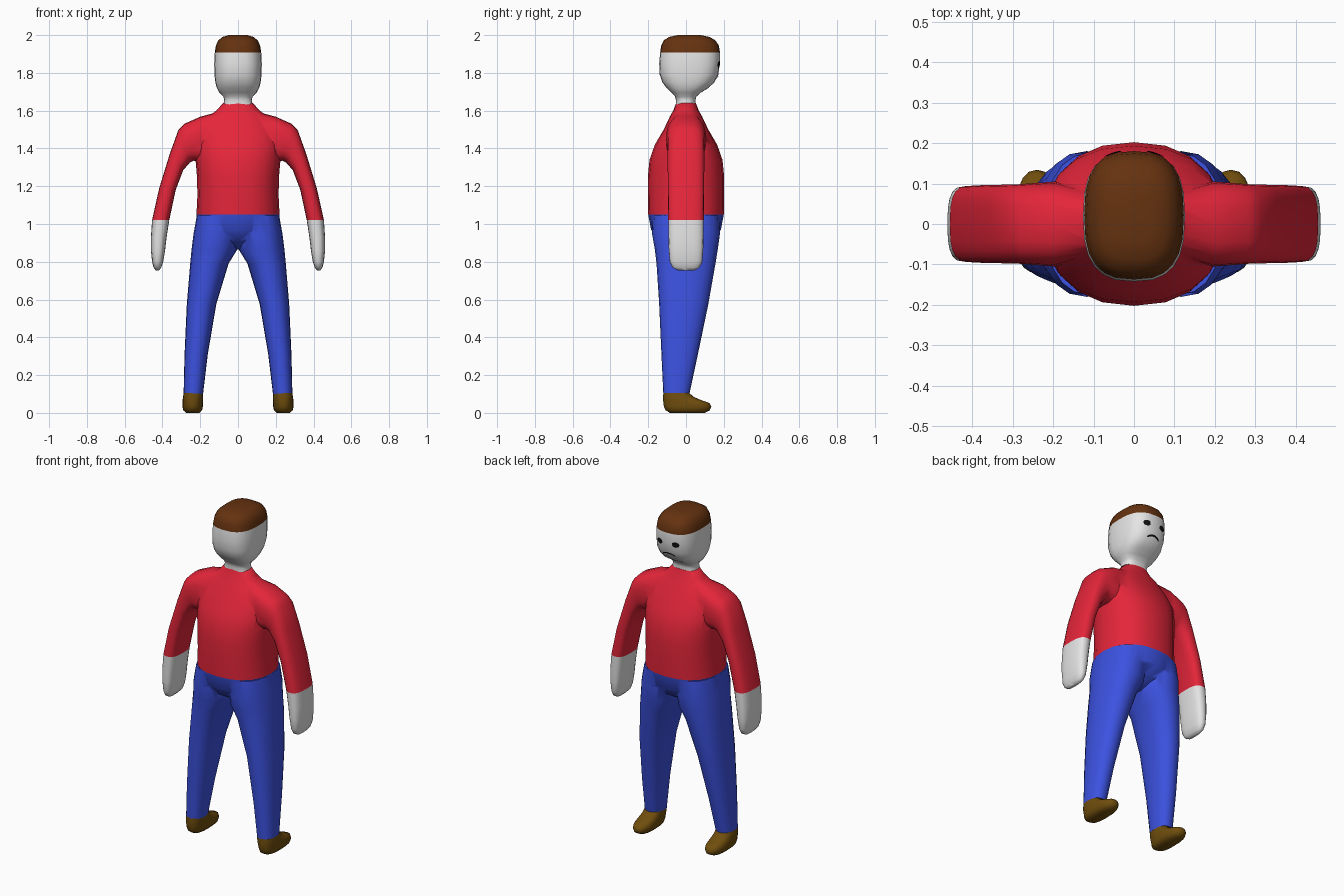
import bpy, bmesh, math
from mathutils import Vector
from mathutils.bvhtree import BVHTree

if "Cube" in bpy.data.objects:
    bpy.data.objects.remove(bpy.data.objects["Cube"])


def material(name, rgb):
    m = bpy.data.materials.new(name)
    m.diffuse_color = (*rgb, 1)
    m.use_nodes = True
    m.node_tree.nodes["Principled BSDF"].inputs["Base Color"].default_value = m.diffuse_color
    return m


SKIN = material("pale skin", (0.78, 0.78, 0.78))
HAIR = material("brown hair", (0.13, 0.032, 0.005))
RED = material("red shirt", (0.78, 0.019, 0.042))
BLUE = material("blue trousers", (0.045, 0.085, 0.75))
SHOE = material("brown shoe", (0.16, 0.075, 0.004))
BLACK = material("black", (0.005, 0.005, 0.005))


def finish(ob, angle=55):
    bpy.ops.object.select_all(action='DESELECT')
    ob.select_set(True)
    bpy.context.view_layer.objects.active = ob
    bpy.ops.object.shade_smooth_by_angle(angle=math.radians(angle))


def make(name, bm, *mats):
    me = bpy.data.meshes.new(name)
    bm.to_mesh(me)
    bm.free()
    for m in mats:
        me.materials.append(m)
    ob = bpy.data.objects.new(name, me)
    bpy.context.collection.objects.link(ob)
    return ob


def loft(name, rings, mats, power=2.3, n=20, side=1):
    """Skin rounded rings given as ((xa, za), (xb, zb), y_low, y_high)."""
    bm = bmesh.new()
    loops = []
    for (xa, za), (xb, zb), y0, y1 in rings:
        loop = []
        for i in range(n):
            a = 2 * math.pi * i / n
            c, s = math.cos(a), math.sin(a)
            u = math.copysign(abs(c) ** (2 / power), c) * 0.5 + 0.5
            v = math.copysign(abs(s) ** (2 / power), s) * 0.5 + 0.5
            loop.append(bm.verts.new((side * (xa + (xb - xa) * u),
                                      y0 + (y1 - y0) * v, za + (zb - za) * u)))
        loops.append(loop)
    for p, q in zip(loops, loops[1:]):
        for i in range(n):
            j = (i + 1) % n
            bm.faces.new((p[i], p[j], q[j], q[i]))
    bm.faces.new(loops[0])
    bm.faces.new(loops[-1])
    bmesh.ops.recalc_face_normals(bm, faces=bm.faces)
    return make(name, bm, *mats)


def level(z, hw, y0, y1):
    return ((-hw, z), (hw, z), y0, y1)


def unite(base, others):
    for o in others:
        mod = base.modifiers.new("union", 'BOOLEAN')
        mod.operation = 'UNION'
        mod.solver = 'EXACT'
        mod.object = o
        bpy.context.view_layer.objects.active = base
        bpy.ops.object.modifier_apply(modifier=mod.name)
        bpy.data.objects.remove(o)
    finish(base)


# Head and neck, with the hair as the faces above the hairline
head = loft("head", [level(*r) for r in (
    (1.63, .080, -.054, .052), (1.655, .072, -.053, .050), (1.675, .078, -.058, .055),
    (1.695, .098, -.078, .078), (1.72, .112, -.103, .118), (1.75, .120, -.125, .150),
    (1.79, .125, -.139, .171), (1.85, .126, -.142, .179), (1.907, .123, -.137, .180),
    (1.945, .117, -.131, .174), (1.972, .104, -.118, .156), (1.99, .083, -.09, .125),
    (2.0, .05, -.045, .08))], (SKIN, HAIR), power=2.7, n=24)
for f in head.data.polygons:
    f.material_index = int(f.center.z > 1.907)
finish(head)

# Shirt: torso and two sleeves
shirt = loft("shirt", [level(z, w, -d, d) for z, w, d in (
    (1.05, .22, .2), (1.15, .215, .202), (1.25, .217, .202), (1.34, .225, .193),
    (1.42, .23, .165), (1.5, .215, .118), (1.57, .155, .085), (1.605, .11, .065),
    (1.64, .08, .053))], (RED,))
sleeves = [loft("sleeve", [(a, b, -d, d) for a, b, d in (
    ((.08, 1.36), (.08, 1.60), .07), ((.19, 1.33), (.20, 1.568), .105),
    ((.235, 1.335), (.285, 1.53), .10), ((.255, 1.325), (.315, 1.50), .098),
    ((.29, 1.285), (.36, 1.375), .097), ((.33, 1.18), (.417, 1.19), .096),
    ((.364, 1.02), (.455, 1.02), .094))], (RED,), 2.8, side=s) for s in (-1, 1)]
unite(shirt, sleeves)

# Trousers: hips and two tapering legs
trousers = loft("trousers", [level(z, w, -d, d) for z, w, d in (
    (1.05, .22, .2), (.97, .205, .185), (.91, .12, .14), (.865, .03, .06))], (BLUE,))
legs = [loft("leg", [((xa, z), (xb, z), y0, y1) for z, xa, xb, y0, y1 in (
    (1.045, -.002, .218, -.175, .175), (.95, -.002, .235, -.18, .18),
    (.865, .004, .246, -.165, .168), (.79, .05, .253, -.156, .156),
    (.575, .115, .271, -.142, .118), (.31, .16, .283, -.13, .063),
    (.1, .185, .288, -.12, .018))], (BLUE,), side=s) for s in (-1, 1)]
unite(trousers, legs)

for s, tag in ((-1, "left"), (1, "right")):
    # Mitten-shaped hands
    finish(loft(tag + "_hand", [((xa, z), (xb, z), -d, d) for z, xa, xb, d in (
        (1.02, .364, .455, .094), (.93, .378, .461, .093), (.86, .386, .461, .091),
        (.80, .396, .455, .086), (.77, .406, .447, .072), (.755, .418, .437, .045))],
        (SKIN,), 2.8, side=s))
    # Shoes with the toe toward +y
    finish(loft(tag + "_shoe", [((xa, z), (xb, z), y0, y1) for z, xa, xb, y0, y1 in (
        (.105, .186, .288, -.12, .018), (.085, .185, .291, -.121, .04),
        (.068, .185, .293, -.121, .08), (.052, .185, .294, -.12, .125),
        (.033, .186, .294, -.117, .134), (.014, .19, .29, -.108, .126),
        (0, .205, .275, -.085, .1))], (SHOE,), 2.4, side=s))

# Face details laid just over the head surface
surface = BVHTree.FromPolygons([v.co for v in head.data.vertices],
                               [p.vertices for p in head.data.polygons])


def on_face(x, z):
    hit = surface.ray_cast(Vector((x, 1, z)), Vector((0, -1, 0)))[0]
    return hit + Vector((0, .004, 0))


for s, tag in ((-1, "left"), (1, "right")):
    bm = bmesh.new()
    mid = bm.verts.new(on_face(s * .052, 1.845))
    rim = [bm.verts.new(on_face(s * .052 + .021 * math.cos(i * math.pi / 6),
                                1.845 + .017 * math.sin(i * math.pi / 6))) for i in range(12)]
    for i in range(12):
        bm.faces.new((mid, rim[i - 1], rim[i]))
    bmesh.ops.reverse_faces(bm, faces=[f for f in bm.faces])
    make(tag + "_eye", bm, BLACK)

# Gently downturned mouth strip
bm = bmesh.new()
prev = None
for i in range(9):
    x = -.04 + .01 * i
    z = 1.782 - 8 * x * x
    pair = [bm.verts.new(on_face(x, z + h)) for h in (-.005, .005)]
    if prev:
        bm.faces.new((prev[0], prev[1], pair[1], pair[0]))
    prev = pair
make("mouth", bm, BLACK)
